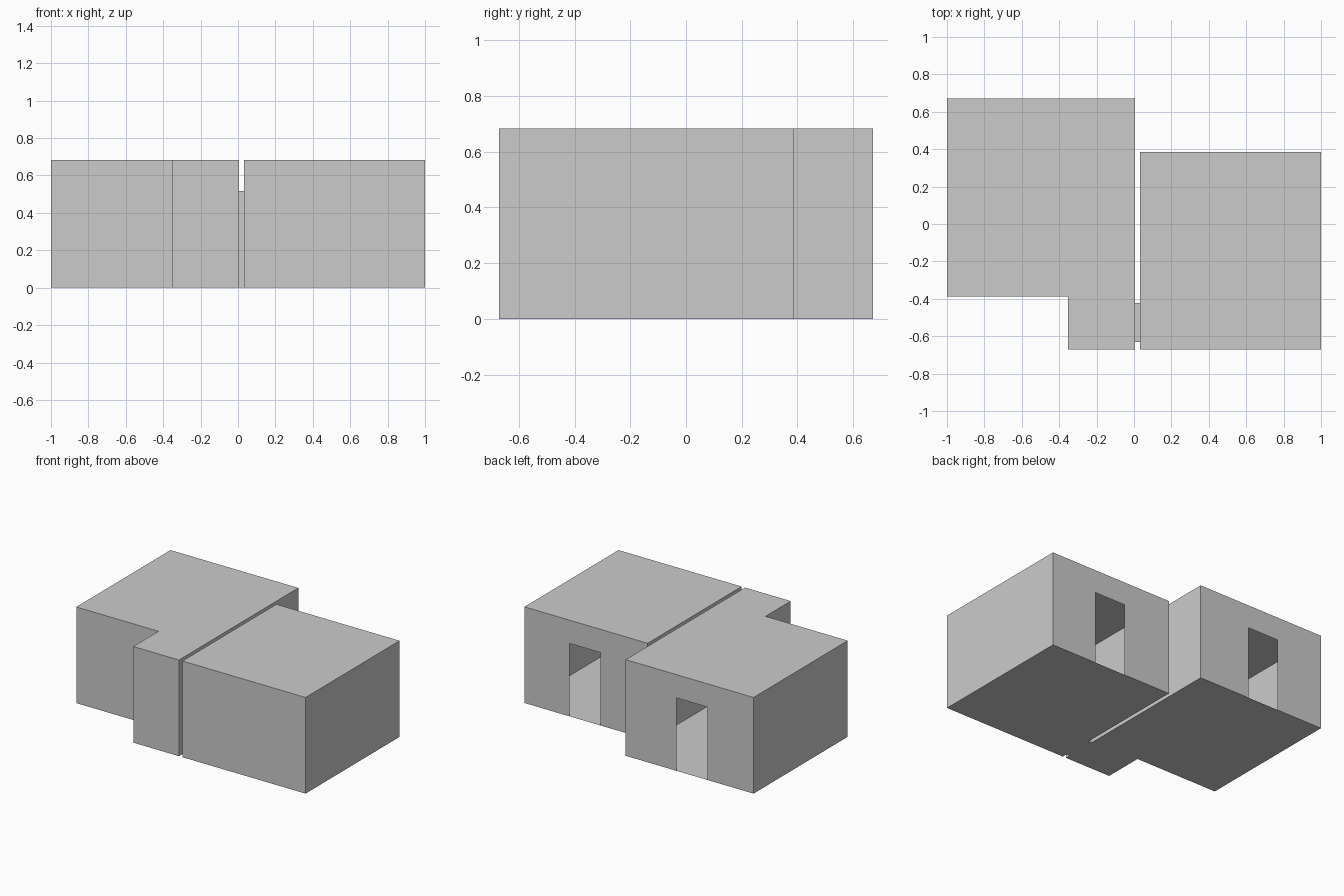
import bpy, bmesh
from mathutils import Vector

if "Cube" in bpy.data.objects:
    bpy.data.objects.remove(bpy.data.objects["Cube"])

HEIGHT, DOOR_H = 0.683, 0.518


def make_object(name, polygons):
    bm = bmesh.new()
    for poly in polygons:
        bm.faces.new([bm.verts.new(p) for p in poly])
    bmesh.ops.remove_doubles(bm, verts=bm.verts, dist=1e-5)
    mesh = bpy.data.meshes.new(name)
    bm.to_mesh(mesh)
    bm.free()
    obj = bpy.data.objects.new(name, mesh)
    bpy.context.collection.objects.link(obj)
    return obj


def room(name, outline, doors):
    """Thin-walled room; outline is counter-clockwise, doors maps wall index -> (start, end)."""
    up = lambda p, z: (p.x, p.y, z)
    points = [Vector(p) for p in outline]
    floor, polygons = [], []
    for i, a in enumerate(points):
        b = points[(i + 1) % len(points)]
        base = [up(a, 0)]
        floor.append(up(a, 0))
        if i in doors:
            # doorway is a notch in the bottom of the wall
            d, e = (Vector(p) for p in doors[i])
            base += [up(d, 0), up(d, DOOR_H), up(e, DOOR_H), up(e, 0)]
            floor += [up(d, 0), up(e, 0)]
        polygons.append(base + [up(b, 0), up(b, HEIGHT), up(a, HEIGHT)])
    polygons.append(floor[::-1])
    polygons.append([up(p, HEIGHT) for p in points])
    return make_object(name, polygons)


X0, X1 = 0.005, 0.032        # facing walls of the two rooms
Y0, Y1 = -0.632, -0.422      # sides of the passage

# L-shaped room on the left
room("left_room",
     [(-1, -0.387), (-0.354, -0.387), (-0.354, -0.67), (X0, -0.67), (X0, 0.67), (-1, 0.67)],
     {3: ((X0, Y0), (X0, Y1)), 4: ((-0.395, 0.67), (-0.637, 0.67))})

# rectangular room on the right
room("right_room",
     [(X1, -0.67), (1, -0.67), (1, 0.385), (X1, 0.385)],
     {2: ((0.646, 0.385), (0.404, 0.385)), 3: ((X1, Y1), (X1, Y0))})

# short open-ended passage joining the rooms
ring = [(Y0, 0), (Y1, 0), (Y1, DOOR_H), (Y0, DOOR_H)]
make_object("doorway_passage",
            [[(X0, *p), (X0, *q), (X1, *q), (X1, *p)]
             for p, q in zip(ring, ring[1:] + ring[:1])])
